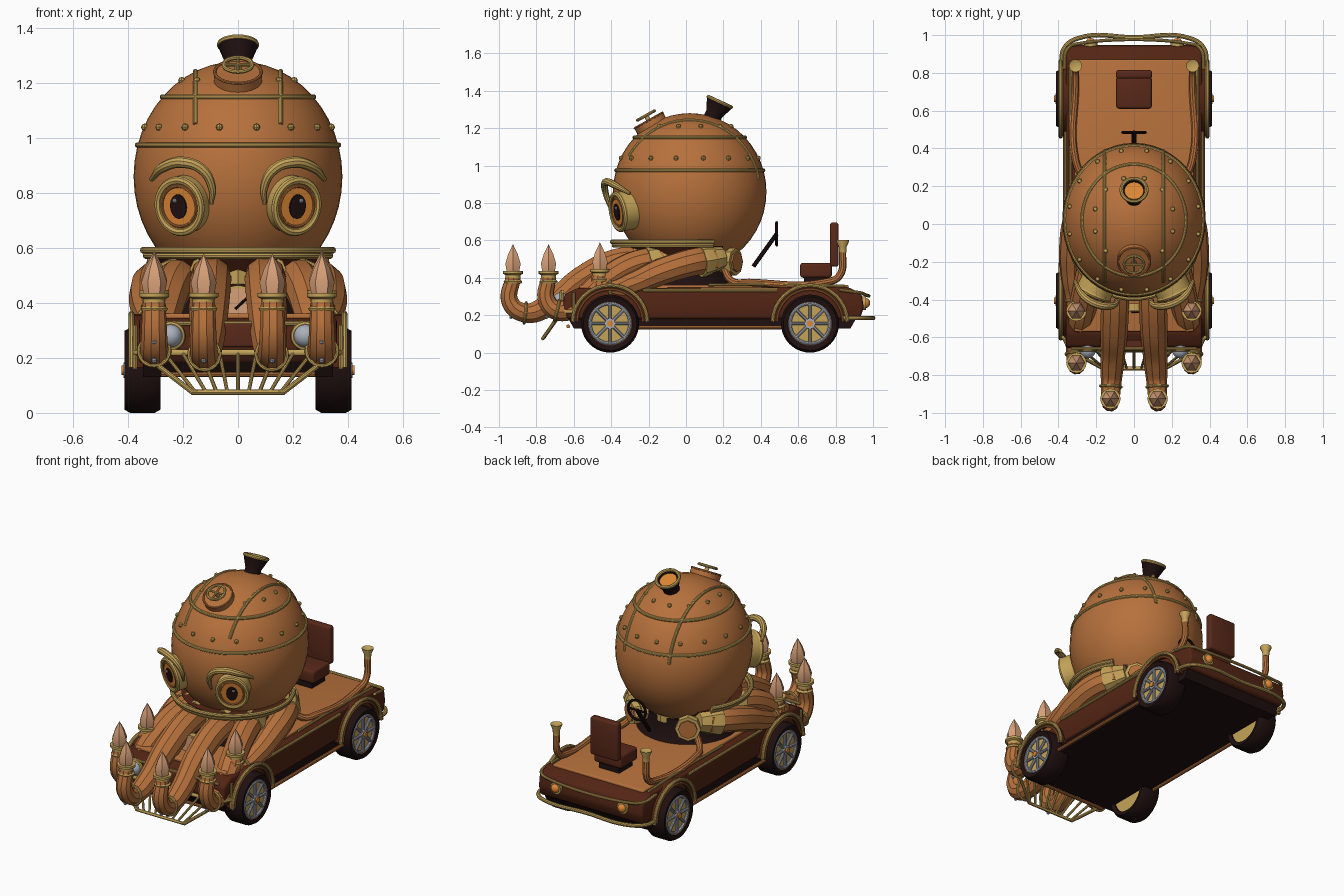
import bpy, bmesh, math
from mathutils import Vector, Matrix

cube = bpy.data.objects.get("Cube")
if cube:
    bpy.data.objects.remove(cube)


def material(name, r, g, b):
    m = bpy.data.materials.new(name)
    m.use_nodes = True
    m.diffuse_color = (r, g, b, 1)
    m.node_tree.nodes["Principled BSDF"].inputs["Base Color"].default_value = (r, g, b, 1)
    return m


COPPER = material("copper", .47, .165, .045)
GOLD = material("gold", .56, .37, .1)
BROWN = material("dark_brown", .085, .018, .007)
RED = material("red_brown", .1, .022, .01)
BLACK = material("near_black", .014, .005, .005)
TAN = material("pale_tan", .68, .35, .19)
SILVER = material("silver", .4, .43, .5)
ORANGE = material("orange", .72, .24, .035)
made = []


def finish(name, mesh, mat):
    mesh.materials.clear()
    mesh.materials.append(mat)
    ob = bpy.data.objects.new(name, mesh)
    bpy.context.collection.objects.link(ob)
    made.append(ob)
    return ob


def from_bmesh(name, bm, mat):
    bmesh.ops.recalc_face_normals(bm, faces=bm.faces)
    mesh = bpy.data.meshes.new(name)
    bm.to_mesh(mesh)
    bm.free()
    return finish(name, mesh, mat)


def lathe(name, profile, mat, loc=(0, 0, 0), axis=(0, 0, 1), seg=32, scale=(1, 1, 1)):
    """Turn a (radius, height) profile about an axis."""
    bm = bmesh.new()
    vs = [bm.verts.new((r, 0, h)) for r, h in profile]
    es = [bm.edges.new(p) for p in zip(vs, vs[1:])]
    bmesh.ops.spin(bm, geom=vs + es, cent=(0, 0, 0), axis=(0, 0, 1), angle=math.tau, steps=seg)
    bmesh.ops.remove_doubles(bm, verts=bm.verts, dist=1e-5)
    turn = Vector(axis).to_track_quat('Z', 'Y').to_matrix().to_4x4()
    bm.transform(Matrix.Translation(loc) @ turn @ Matrix.Diagonal((*scale, 1)))
    return from_bmesh(name, bm, mat)


def disc(name, r, h0, h1, mat, loc, axis=(0, 0, 1), seg=32, scale=(1, 1, 1)):
    return lathe(name, [(0, h0), (r, h0), (r, h1), (0, h1)], mat, loc, axis, seg, scale)


def ring(name, r, t, mat, loc, axis=(0, 0, 1), seg=40, scale=(1, 1, 1)):
    prof = [(r + t * math.cos(k * math.tau / 8), t * math.sin(k * math.tau / 8)) for k in range(9)]
    return lathe(name, prof, mat, loc, axis, seg, scale)


def ball(name, r, mat, loc, seg=12, scale=(1, 1, 1)):
    n = seg // 2
    prof = [(r * math.sin(k * math.pi / n), -r * math.cos(k * math.pi / n)) for k in range(n + 1)]
    return lathe(name, prof, mat, loc, seg=seg, scale=scale)


def tube(name, pts, r, mat, radii=None, smooth=True, closed=False):
    """Round tube along points, optionally tapered."""
    cu = bpy.data.curves.new(name, 'CURVE')
    cu.dimensions, cu.bevel_depth, cu.bevel_resolution = '3D', r, 3
    cu.use_fill_caps, cu.resolution_u = True, 8
    sp = cu.splines.new('BEZIER' if smooth else 'POLY')
    row = sp.bezier_points if smooth else sp.points
    row.add(len(pts) - 1)
    sp.use_cyclic_u = closed
    for i, (p, co) in enumerate(zip(row, pts)):
        p.co = co if smooth else (*co, 1)
        p.radius = radii[i] if radii else 1
        if smooth:
            p.handle_left_type = p.handle_right_type = 'AUTO'
    tmp = bpy.data.objects.new(name + "_path", cu)
    bpy.context.collection.objects.link(tmp)
    dg = bpy.context.evaluated_depsgraph_get()
    mesh = bpy.data.meshes.new_from_object(tmp.evaluated_get(dg))
    bpy.data.objects.remove(tmp)
    return finish(name, mesh, mat)


def slab(name, outline, hw, mat, bevel=0.0, x=0):
    """Extrude a (y, z) outline across x."""
    bm = bmesh.new()
    f = bm.faces.new([bm.verts.new((x - hw, y, z)) for y, z in outline])
    out = bmesh.ops.extrude_face_region(bm, geom=[f])["geom"]
    bmesh.ops.translate(bm, verts=[v for v in out if isinstance(v, bmesh.types.BMVert)], vec=(2 * hw, 0, 0))
    if bevel:
        bmesh.ops.bevel(bm, geom=bm.edges[:], offset=bevel, segments=3, profile=.5, affect='EDGES')
    return from_bmesh(name, bm, mat)


def box(name, y0, y1, z0, z1, hw, mat, bevel=0.0, x=0):
    return slab(name, [(y0, z0), (y1, z0), (y1, z1), (y0, z1)], hw, mat, bevel, x)


# Car body
slab("chassis", [(-.6, .13), (.88, .13), (.92, .2), (-.64, .2)], .345, BLACK)
slab("hull", [(-.63, .18), (.93, .18), (.95, .24), (.94, .31), (.87, .35), (-.58, .345),
              (-.65, .31), (-.66, .23)], .36, BROWN, .015)
box("deck", -.57, .87, .33, .362, .315, COPPER, .008)
box("grille", -.675, -.6, .24, .325, .085, RED, .006)
tube("front_edge_trim", [(-.33, -.66, .325), (.33, -.66, .325)], .009, GOLD, smooth=False)
tube("front_low_trim", [(-.28, -.63, .14), (.28, -.63, .14)], .01, COPPER, smooth=False)

# Wheels, fenders and side details
for s in (-1, 1):
    for end, wy in (("front", -.406), ("rear", .663)):
        c = (s * .348, wy, .155)
        out = (s, 0, 0)
        lathe(end + "_tyre", [(.118, -.06), (.143, -.066), (.155, -.045), (.155, .045), (.143, .066),
                              (.118, .06), (.118, -.06)], BLACK, c, out, 40)
        disc(end + "_wheel_dish", .12, -.05, .045, GOLD, c, out)
        face = Vector((s * .402, wy, .155))
        ring(end + "_rim_line", .122, .006, ORANGE, face, out)
        ring(end + "_rim", .107, .009, SILVER, face, out)
        disc(end + "_hub", .028, -.01, .014, SILVER, face, out, 16)
        disc(end + "_hub_cap", .017, 0, .022, ORANGE, face, out, 12)
        for k in range(8):
            a = k * math.pi / 4
            tube(end + "_spoke", [face, face + .107 * Vector((0, math.cos(a), math.sin(a)))], .009, SILVER, smooth=False)
        arc = [(math.cos(a), math.sin(a)) for a in (math.pi * k / 16 for k in range(17))]
        rim = [(wy + .2 * u, .165 + .195 * v) for u, v in arc]
        inner = [(wy + .175 * u, .165 + .172 * v) for u, v in reversed(arc)]
        slab(end + "_fender", rim + inner, .04, BROWN, x=s * .345)
        tube(end + "_fender_trim", [(s * .388, y, z) for y, z in rim], .011, GOLD, smooth=False)
        tube(end + "_fender_bead", [(s * .386, y, z) for y, z in inner], .006, COPPER, smooth=False)
    tube("side_trim", [(s * .362, y, .333) for y in (-.23, .49)], .009, GOLD, smooth=False)
    tube("side_pipe", [(s * .365, y, .135) for y in (-.27, .53)], .011, COPPER, smooth=False)
    tube("deck_rail", [(s * .335, y, z) for y, z in ((.12, .362), (.5, .365), (.85, .355))], .008, GOLD)
    # Exhaust horn
    tube("exhaust_pipe", [(s * .2, .2, .46), (s * .27, .25, .38), (s * .31, .34, .375), (s * .31, .74, .375),
                          (s * .31, .82, .41), (s * .31, .838, .55)], .02, COPPER)
    lathe("exhaust_horn", [(0, 0), (.02, 0), (.021, .03), (.034, .06), (.034, .066), (0, .05)], GOLD,
          (s * .31, .838, .535), seg=20)
    # Lamps
    disc("tail_lamp_rim", .036, -.01, .012, GOLD, (s * .23, .95, .265), (0, 1, 0), 20)
    ball("tail_lamp", .028, ORANGE, (s * .23, .957, .265))
    ring("headlight_rim", .043, .011, GOLD, (s * .245, -.665, .28), (0, -1, 0))
    ball("headlight", .042, SILVER, (s * .245, -.67, .28), 20)
    tube("bumper_strut", [(s * .375, -.6, .16), (s * .375, -.6, .32)], .009, GOLD, smooth=False)

# Rear bumper and front catcher
tube("rear_bumper", [(-.385, .84, .185), (-.37, .93, .185), (-.3, .982, .185), (0, .988, .185), (.3, .982, .185),
                     (.37, .93, .185), (.385, .84, .185)], .012, GOLD)
tube("rear_edge_trim", [(-.37, .82, .335), (-.35, .93, .32), (-.28, .957, .31), (.28, .957, .31),
                        (.35, .93, .32), (.37, .82, .335)], .009, GOLD)
tube("catcher_top", [(-.37, -.6, .22), (-.34, -.67, .22), (.34, -.67, .22), (.37, -.6, .22)], .012, GOLD, smooth=False)
tube("catcher_bottom", [(-.34, -.67, .21), (-.165, -.765, .075), (.165, -.765, .075), (.34, -.67, .21)], .01, GOLD,
     smooth=False)
for k in range(9):
    t = k / 4 - 1
    tube("catcher_slat", [(.27 * t, -.67, .22), (.155 * t, -.765, .075)], .007, GOLD, smooth=False)

# Seat and steering
box("seat_base", .63, .76, .355, .41, .07, BLACK)
box("seat_cushion", .61, .78, .4, .48, .095, RED, .015)
box("seat_back", .77, .815, .46, .695, .095, RED, .012)
tube("steering_column", [(0, .36, .46), (0, .485, .635)], .012, BLACK, smooth=False)
ring("steering_wheel", .06, .008, BLACK, (0, .485, .635), (0, 1, 0))
tube("steering_bar", [(-.06, .485, .635), (.06, .485, .635)], .007, BLACK, smooth=False)

# Head mount
lathe("mount_skirt", [(0, .35), (.3, .35), (.26, .42), (.26, .5), (0, .5)], BLACK, (0, -.02, 0))
lathe("mount_hub", [(0, .44), (.22, .44), (.27, .47), (.27, .52), (.23, .555), (0, .555)], GOLD, (0, -.02, 0), seg=8)
lathe("mount_collar", [(0, .5), (.25, .5), (.31, .57), (0, .57)], BROWN, (0, -.02, 0))
collar = [math.radians(-215 + 10 * k) for k in range(26)]
for z, r in ((.592, .345), (.573, .335)):
    tube("collar_band", [(r * math.cos(a), -.05 + r * math.sin(a), z) for a in collar], .013, GOLD, smooth=False)

# Pressure gauge
disc("gauge_case", .074, -.03, .01, GOLD, (0, -.45, .39), (0, -1, 0))
disc("gauge_face", .063, 0, .013, TAN, (0, -.45, .39), (0, -1, 0))
tube("gauge_needle", [(-.01, -.466, .378), (.035, -.466, .42)], .005, BLACK, smooth=False)

# Head with bands and rivets
HC, HR = Vector((0, .02, .86)), Vector((.38, .41, .42))
ball("head", 1, COPPER, HC, 48, HR)


def head_level(z):
    return math.sqrt(1 - ((z - HC.z) / HR.z) ** 2)


for z in (.975, 1.15):
    k = head_level(z)
    tube("head_band", [(k * HR.x * math.cos(a), HC.y + k * HR.y * math.sin(a), z)
                       for a in (math.tau * i / 48 for i in range(48))], .01, GOLD, smooth=False, closed=True)
for z, n in ((1.04, 16), (1.21, 12)):
    k = head_level(z) * 1.01
    for i in range(n):
        a = math.tau * (i + .5) / n
        ball("rivet", .013, GOLD, (k * HR.x * math.cos(a), HC.y + k * HR.y * math.sin(a), z), 8)
for x in (-.155, .155):
    k = math.sqrt(1 - (x / HR.x) ** 2)
    tube("head_seam", [(x, HC.y + k * HR.y * math.cos(a), HC.z + k * HR.z * math.sin(a))
                       for a in (math.radians(10 + 7 * i) for i in range(21))], .009, GOLD, smooth=False)

# Chimney
tilt = (0, .42, .91)
lathe("chimney", [(0, 0), (.048, 0), (.046, .06), (.07, .12), (.074, .13), (.055, .13), (.045, .1), (0, .1)], BLACK,
      (0, .125, 1.22), tilt)
ring("chimney_rim", .067, .01, GOLD, (0, .18, 1.34), tilt)
disc("chimney_glow", .05, 0, .01, ORANGE, (0, .172, 1.322), tilt)

# Hatch with hand wheel
up = Vector((0, -.49, .87)).normalized()
hatch = Vector((0, -.185, 1.215))
disc("hatch", .088, -.03, .03, COPPER, hatch, up)
ring("hatch_rim", .085, .006, COPPER, hatch + up * .03, up)
disc("hatch_stem", .012, .02, .06, GOLD, hatch, up, 12)
ring("hatch_wheel", .052, .008, GOLD, hatch + up * .06, up)
for d in (Vector((1, 0, 0)), up.cross(Vector((1, 0, 0)))):
    tube("hatch_spoke", [hatch + up * .06 + d * e for e in (-.052, .052)], .006, GOLD, smooth=False)

# Eyes and brows
for s in (-1, 1):
    n = Vector((s * .42, -.88, -.16)).normalized()
    e = Vector((s * .2, -.335, .757))
    tall = (.96, 1.06, 1)
    disc("eye_socket", .1, -.05, .03, GOLD, e, n, 36, tall)
    ring("eye_rim", .09, .014, GOLD, e + n * .03, n, 40, tall)
    disc("eye_iris", .077, .02, .036, ORANGE, e, n, 36, tall)
    ring("eye_inner_rim", .07, .005, COPPER, e + n * .036, n, 40, tall)
    disc("pupil", .032, .03, .043, BLACK, e, n, 24, (1, 1.4, 1))
    ball("eye_glint", .009, SILVER, e + n * .044 + Vector((s * .012, 0, .022)), 8)
    tube("brow", [(s * x, y, z) for x, y, z in ((.315, -.3, .85), (.27, -.38, .895), (.2, -.425, .912),
         (.13, -.435, .885), (.095, -.42, .82), (.097, -.4, .76))], .019, GOLD, [.5, 1, 1.1, 1, .8, .4])

# Tentacles, sockets and claws
PATHS = {
    "front": [(.1, -.2, .5), (.1, -.38, .48), (.105, -.56, .39), (.115, -.74, .25), (.122, -.86, .212),
              (.125, -.94, .27), (.125, -.925, .4)],
    "middle": [(.2, -.13, .5), (.24, -.3, .46), (.275, -.46, .36), (.3, -.6, .245), (.305, -.69, .225),
               (.305, -.745, .28), (.305, -.735, .4)],
    "side": [(.24, .14, .5), (.3, .02, .48), (.325, -.14, .43), (.325, -.28, .37), (.31, -.4, .335),
             (.305, -.465, .36), (.305, -.46, .41)]}
for name, path in PATHS.items():
    for s in (-1, 1):
        pts = [Vector((s * x, y, z)) for x, y, z in path]
        tube(name + "_tentacle", pts, .07, COPPER, [1.08, 1.08, 1.04, .9, .76, .68, .6])
        d = pts[1] - pts[0]
        lathe(name + "_socket", [(0, -.06), (.06, -.06), (.088, .05), (.088, .075), (0, .075)], GOLD, pts[0], d, 8)
        tip = pts[-1]
        lathe(name + "_claw_collar", [(0, -.03), (.046, -.03), (.05, -.02), (.04, -.01), (.04, .015), (.054, .022),
                                      (.054, .036), (0, .036)], GOLD, tip, seg=16)
        lathe(name + "_claw", [(0, .02), (.036, .02), (.047, .075), (.03, .125), (0, .18)], TAN, tip, seg=6)
        ring(name + "_tentacle_band", .055, .008, GOLD, pts[4], pts[5] - pts[3], 24)
        for z in (.19, .26):
            if name != "side":
                ball(name + "_stud", .01, SILVER, (tip.x, tip.y - .05 + (.27 - z) * .5, z), 8)

# Capped rear sockets
for s in (-1, 1):
    d = Vector((s * .5, .85, 0)).normalized()
    lathe("rear_socket", [(0, -.12), (.055, -.12), (.06, -.03), (.074, -.02), (.074, .02), (0, .02)], GOLD,
          (s * .19, .25, .485), d, 8)
    disc("rear_socket_cap", .055, 0, .03, COPPER, (s * .19, .25, .485), d, 8)

# Smooth shading with sharp edges kept
bpy.ops.object.select_all(action='DESELECT')
for ob in made:
    ob.select_set(True)
bpy.context.view_layer.objects.active = made[0]
bpy.ops.object.shade_smooth_by_angle(angle=math.radians(35))
